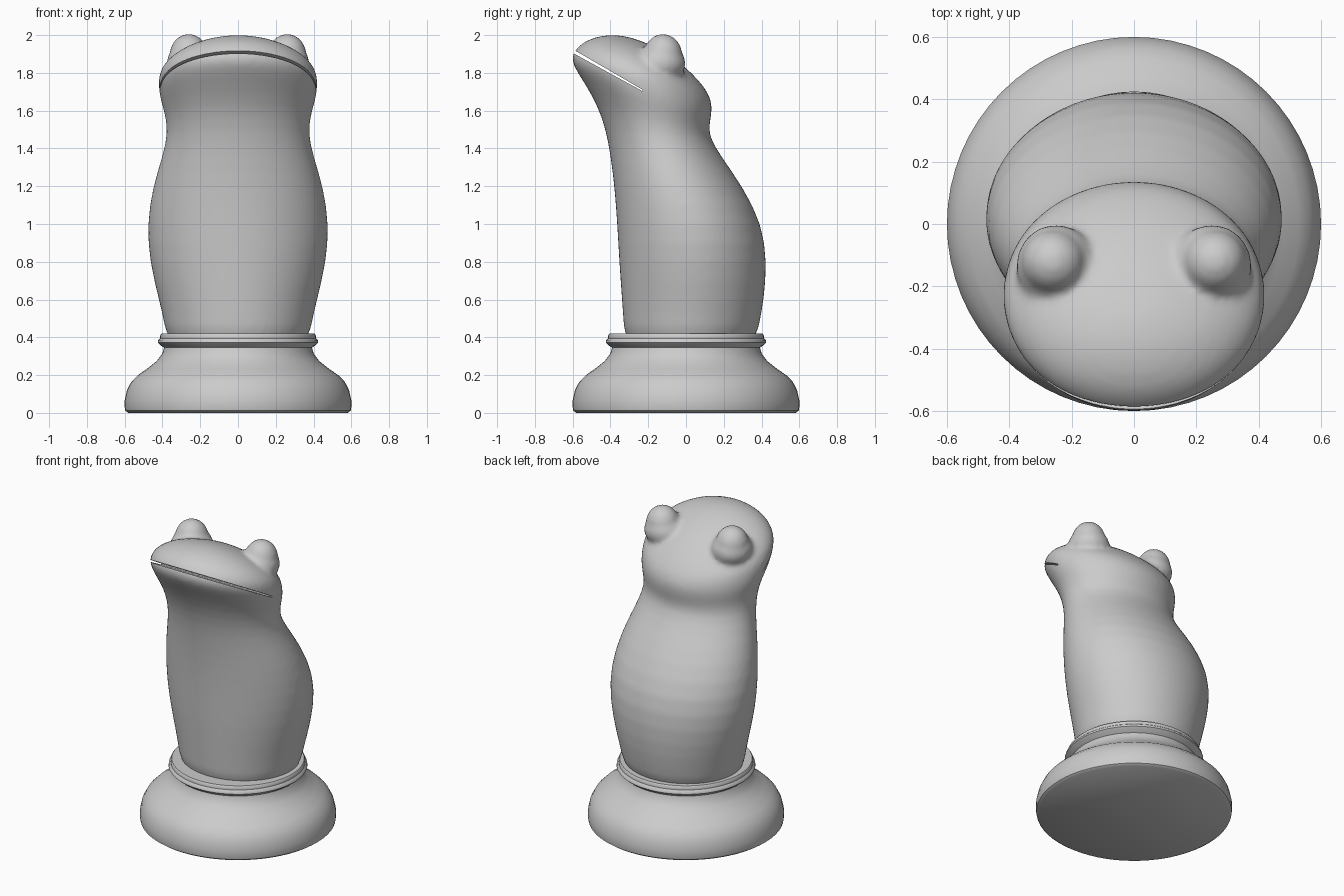
import bpy, bmesh
from math import sin, cos, pi, radians
from mathutils import Vector, Matrix

if "Cube" in bpy.data.objects:
    bpy.data.objects.remove(bpy.data.objects["Cube"])


def make_object(name, bm):
    bmesh.ops.recalc_face_normals(bm, faces=bm.faces)
    mesh = bpy.data.meshes.new(name)
    bm.to_mesh(mesh)
    bm.free()
    obj = bpy.data.objects.new(name, mesh)
    bpy.context.collection.objects.link(obj)
    return obj


def loft(bm, rings):
    loops = [[bm.verts.new(p) for p in ring] for ring in rings]
    n = len(loops[0])
    for a, b in zip(loops, loops[1:]):
        for i in range(n):
            j = (i + 1) % n
            bm.faces.new((a[i], a[j], b[j], b[i]))
    return loops


def finish(obj, angle):
    bpy.ops.object.select_all(action='DESELECT')
    obj.select_set(True)
    bpy.context.view_layer.objects.active = obj
    bpy.ops.object.convert(target='MESH')
    bpy.ops.object.shade_smooth_by_angle(angle=radians(angle))


def section(yf, zf, yb, zb, hw, n=40):
    """Elliptical ring between a front point and a back point."""
    front, back = Vector((0, yf, zf)), Vector((0, yb, zb))
    mid, axis = (front + back) / 2, (back - front) / 2
    return [mid + axis * sin(2 * pi * i / n) + Vector((hw * cos(2 * pi * i / n), 0, 0))
            for i in range(n)]


# Turned pedestal
profile = [(0.58, 0), (0.597, 0.012), (0.6, 0.03), (0.6, 0.065), (0.588, 0.12), (0.565, 0.165),
           (0.53, 0.2), (0.48, 0.235), (0.43, 0.275), (0.40, 0.315), (0.392, 0.345),
           (0.41, 0.358), (0.425, 0.372), (0.423, 0.385), (0.412, 0.395),
           (0.412, 0.41), (0.405, 0.42), (0.385, 0.42)]
bm = bmesh.new()
seg = 64
loops = loft(bm, [[(r * cos(2 * pi * i / seg), r * sin(2 * pi * i / seg), z)
                   for i in range(seg)] for r, z in profile])
bm.faces.new(loops[0])
bm.faces.new(loops[-1])
finish(make_object("pedestal", bm), 40)

# Body and tilted head: front y, front z, back y, back z, half width
sections = [
    (-0.32, 0.34, 0.36, 0.34, 0.37),
    (-0.33, 0.45, 0.385, 0.45, 0.385),
    (-0.34, 0.60, 0.415, 0.60, 0.42),
    (-0.355, 0.80, 0.43, 0.80, 0.47),
    (-0.365, 1.00, 0.405, 1.00, 0.484),
    (-0.38, 1.20, 0.30, 1.20, 0.453),
    (-0.40, 1.36, 0.185, 1.36, 0.40),
    (-0.425, 1.50, 0.118, 1.47, 0.372),
    (-0.47, 1.63, 0.128, 1.54, 0.388),
    (-0.54, 1.75, 0.137, 1.59, 0.415),
    (-0.60, 1.84, 0.138, 1.63, 0.422),
    (-0.608, 1.893, 0.128, 1.67, 0.42),
    (-0.58, 1.93, 0.105, 1.715, 0.405),
    (-0.535, 1.972, 0.05, 1.78, 0.355),
    (-0.44, 2.002, -0.02, 1.845, 0.26),
    (-0.35, 2.00, -0.10, 1.905, 0.14),
    (-0.28, 1.985, -0.18, 1.947, 0.05),
]
bm = bmesh.new()
loops = loft(bm, [section(*s) for s in sections])
bm.faces.new(loops[0])
bm.faces.new(loops[-1])

# Bulging eyes with broad sockets, fused into the head below
for side in (-1, 1):
    for x, y, z, rx, ry, rz in [(0.26, -0.122, 1.895, 0.104, 0.104, 0.112),
                                (0.25, -0.135, 1.85, 0.13, 0.135, 0.105)]:
        bmesh.ops.create_uvsphere(
            bm, u_segments=24, v_segments=16, radius=1,
            matrix=Matrix.Translation((side * x, y, z)) @ Matrix.Diagonal((rx, ry, rz, 1)))
frog = make_object("frog_body", bm)

# Wedge that opens the mouth
bm = bmesh.new()
wedge = [(-0.23, 1.703), (-0.23, 1.711), (-0.72, 1.995), (-0.72, 1.972)]
loops = loft(bm, [[(x, y, z) for y, z in wedge] for x in (-0.7, 0.7)])
bm.faces.new(loops[0])
bm.faces.new(loops[1])
cutter = make_object("mouth_cutter", bm)
cutter.hide_render = True

# Fuse, soften, then cut
sub = frog.modifiers.new("rounding", 'SUBSURF')
sub.levels = sub.render_levels = 1
fuse = frog.modifiers.new("fuse", 'REMESH')
fuse.mode = 'VOXEL'
fuse.voxel_size = 0.016
soft = frog.modifiers.new("soften", 'SMOOTH')
soft.factor = 0.5
soft.iterations = 6
cut = frog.modifiers.new("mouth", 'BOOLEAN')
cut.operation = 'DIFFERENCE'
cut.solver = 'EXACT'
cut.object = cutter
finish(frog, 40)
bpy.data.objects.remove(cutter)
